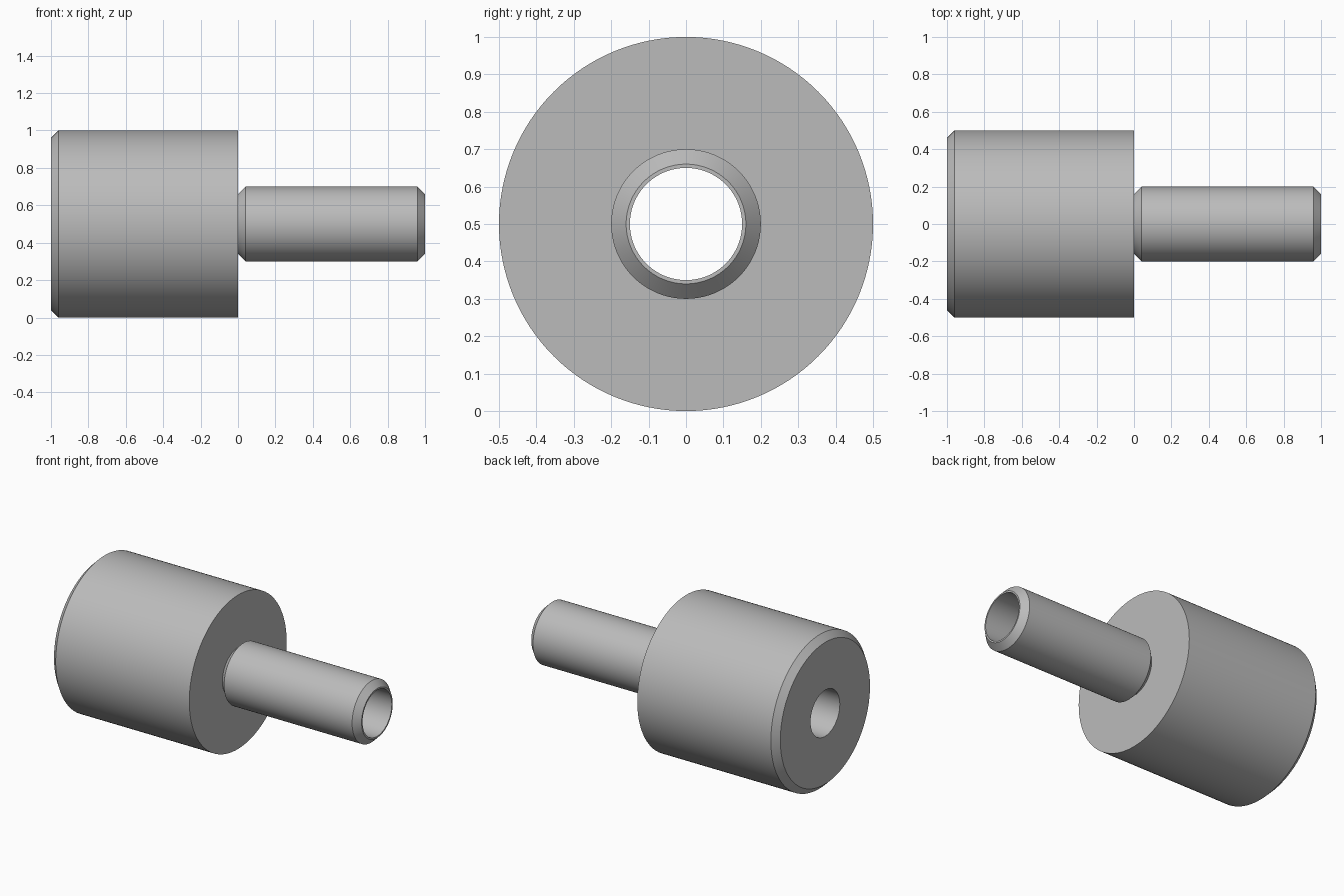
import bpy, bmesh, math
from mathutils import Matrix, Vector

cube = bpy.data.objects.get("Cube")
if cube:
    bpy.data.objects.remove(cube, do_unlink=True)

SEGMENTS = 128
AXIS_HEIGHT = 0.5
BORE = 0.15

# One plain metal grey
metal = bpy.data.materials.new("metal_grey")
metal.use_nodes = True
grey = (0.5, 0.5, 0.5, 1)
metal.diffuse_color = grey
metal.node_tree.nodes["Principled BSDF"].inputs["Base Color"].default_value = grey


def lathe(name, profile):
    """Spin a closed (x, radius) outline around the x axis."""
    bm = bmesh.new()
    rings = []
    for i in range(SEGMENTS):
        turn = Matrix.Rotation(math.tau * i / SEGMENTS, 3, 'X')
        rings.append([bm.verts.new(turn @ Vector((x, 0, r))) for x, r in profile])
    n = len(profile)
    for i in range(SEGMENTS):
        a, b = rings[i], rings[(i + 1) % SEGMENTS]
        for j in range(n):
            k = (j + 1) % n
            bm.faces.new((a[j], a[k], b[k], b[j]))
    bmesh.ops.recalc_face_normals(bm, faces=bm.faces)
    mesh = bpy.data.meshes.new(name)
    bm.to_mesh(mesh)
    bm.free()
    mesh.materials.append(metal)
    obj = bpy.data.objects.new(name, mesh)
    obj.location.z = AXIS_HEIGHT
    bpy.context.collection.objects.link(obj)
    bpy.ops.object.select_all(action='DESELECT')
    obj.select_set(True)
    bpy.context.view_layer.objects.active = obj
    bpy.ops.object.shade_smooth_by_angle(angle=math.radians(30))
    return obj


# Wide body, undercut stem with chamfered tip, and a straight through bore
lathe("bored_stepped_bushing", [
    (-1, BORE), (-1, 0.46), (-0.96, 0.5), (0, 0.5),
    (0, 0.16), (0.04, 0.2), (0.96, 0.2), (1, 0.16), (1, BORE),
])
